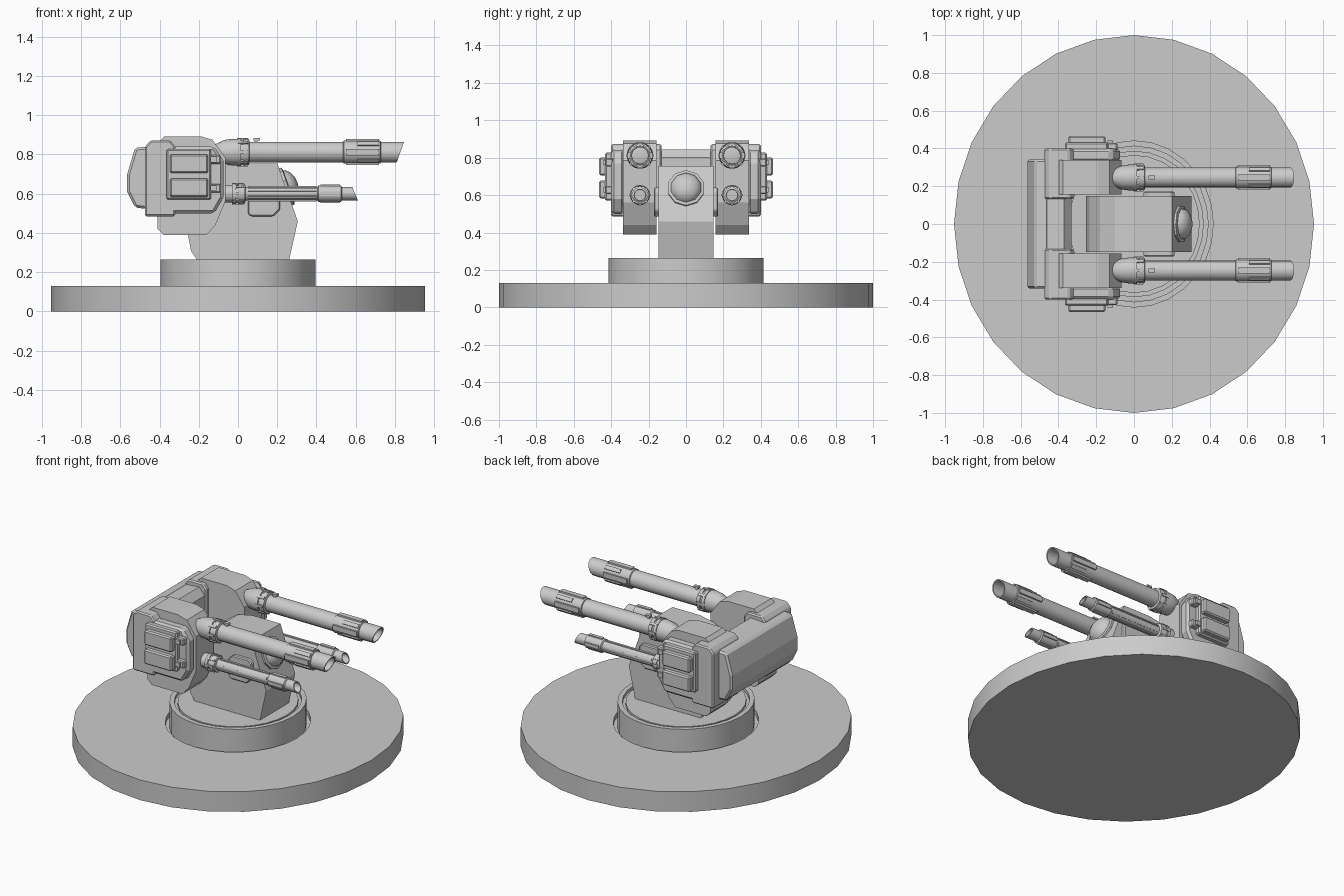
import bpy, bmesh
from math import pi, cos, sin, atan2, radians
from mathutils import Matrix

if "Cube" in bpy.data.objects:
    bpy.data.objects.remove(bpy.data.objects["Cube"])


def finish(bm, name, bevel=0.0):
    bmesh.ops.recalc_face_normals(bm, faces=bm.faces)
    me = bpy.data.meshes.new(name)
    bm.to_mesh(me)
    bm.free()
    ob = bpy.data.objects.new(name, me)
    bpy.context.collection.objects.link(ob)
    if bevel:
        m = ob.modifiers.new("chamfer", 'BEVEL')
        m.width, m.segments, m.limit_method = bevel, 1, 'ANGLE'
        m.angle_limit = radians(40)
    return ob


def plate(name, prof, y0, y1, bevel=0.0):
    """Extrude an (x, z) outline from y0 to y1."""
    bm = bmesh.new()
    a = [bm.verts.new((x, y0, z)) for x, z in prof]
    b = [bm.verts.new((x, y1, z)) for x, z in prof]
    bm.faces.new(a)
    bm.faces.new(b)
    for i in range(len(a)):
        j = (i + 1) % len(a)
        bm.faces.new((a[i], a[j], b[j], b[i]))
    return finish(bm, name, bevel)


def box(name, x0, x1, y0, y1, z0, z1, bevel=0.0):
    return plate(name, [(x0, z0), (x1, z0), (x1, z1), (x0, z1)], y0, y1, bevel)


def lathe(name, prof, n, matrix, slant=0.0, slant_from=9.0):
    """Spin (t, r) about local z; rings beyond slant_from are cut at a slant."""
    bm = bmesh.new()
    rings = []
    for t, r in prof:
        ring = []
        for i in range(n):
            x, y = r * cos(2 * pi * i / n), r * sin(2 * pi * i / n)
            dt = -slant * x if t > slant_from else 0
            ring.append(bm.verts.new(matrix @ Matrix.Translation((x, y, t + dt)).translation))
        rings.append(ring)
    bm.faces.new(rings[0])
    bm.faces.new(rings[-1])
    for p, q in zip(rings, rings[1:]):
        for i in range(n):
            j = (i + 1) % n
            bm.faces.new((p[i], p[j], q[j], q[i]))
    ob = finish(bm, name)
    bpy.ops.object.select_all(action='DESELECT')
    ob.select_set(True)
    bpy.context.view_layer.objects.active = ob
    bpy.ops.object.shade_smooth_by_angle(angle=radians(32))
    return ob


# Round base and turntable ring
oval = Matrix.Diagonal((0.953, 1, 1, 1)) @ Matrix.Rotation(pi / 2, 4, 'Z')
lathe("base_disc", [(0, 1), (.13, 1), (.13, .44), (.1, .44), (.1, .1)], 28, oval)
lathe("turntable_ring", [(.09, .415), (.265, .415), (.265, .385), (.245, .385),
                         (.245, .365), (.26, .365), (.26, .1)], 28, oval)

# Central pedestal with sensor dome and side covers
plate("pedestal", [(-.2, .25), (.258, .25), (.305, .46), (.2, .755), (.0, .755), (-.1, .735),
                   (-.18, .68), (-.235, .58), (-.255, .47), (-.255, .39), (-.24, .31)], -.148, .148)
slope = Matrix.Translation((.243, 0, .635)) @ Matrix.Rotation(atan2(.942, .335), 4, 'Y')
lathe("sensor_rim", [(-.02, .1), (.012, .1), (.016, .088), (.016, .02)], 10, slope)
lathe("sensor_dome", [(0, .088), (.028, .08), (.048, .06), (.06, .032), (.064, .008)], 10, slope)

# Rear armour slab and the beam joining the gun pods
plate("rear_armour", [(-.45, .84), (-.525, .835), (-.565, .7), (-.565, .61),
                      (-.525, .53), (-.45, .52)], -.342, .342, .012)
plate("cross_beam", [(-.5, .835), (-.37, .845), (-.33, .8), (-.33, .57), (-.37, .52), (-.5, .53)],
      -.2, .2)

for s, side in ((1, "left"), (-1, "right")):
    def nm(part):
        return side + "_" + part

    # Pedestal side cover
    plate(nm("side_cover"), [(.05, .5), (.065, .485), (.18, .485), (.215, .52), (.215, .62),
                             (.195, .64), (.08, .64), (.05, .61)], s * .14, s * .172, .006)
    # Gun pod: main housing, outer shoulder, rear bracket
    plate(nm("pod_housing"), [(-.38, .39), (-.16, .39), (-.115, .44), (-.065, .56), (-.065, .785),
                              (-.13, .875), (-.19, .893), (-.375, .893), (-.41, .86), (-.41, .42)],
          s * .157, s * .338)
    plate(nm("pod_shoulder"), [(-.4, .5), (-.12, .5), (-.075, .58), (-.075, .77), (-.12, .84),
                               (-.4, .84)], s * .33, s * .4, .015)
    plate(nm("pod_bracket"), [(-.475, .485), (-.32, .485), (-.32, .84), (-.345, .872),
                              (-.445, .872), (-.475, .84)], s * .132, s * .4, .008)
    # Outer ammunition box with two panels and latches
    box(nm("ammo_box"), -.365, -.137, s * .39, s * .432, .57, .828, .008)
    for z0 in (.582, .705):
        box(nm("ammo_panel"), -.348, -.152, s * .42, s * .465, z0, z0 + .095, .008)
    for z0 in (.605, .752):
        box(nm("latch"), -.14, -.088, s * .39, s * .43, z0, z0 + .045, .006)
        box(nm("latch_tab"), -.14, -.11, s * .42, s * .442, z0 + .008, z0 + .037)

    # Upper barrel: root cone, collar, tube and slant-cut hollow muzzle
    up = Matrix.Translation((0, s * .246, .812)) @ Matrix.Rotation(pi / 2, 4, 'Y')
    lathe(nm("upper_barrel_root"), [(-.14, .015), (-.115, .04), (-.07, .062), (-.03, .068),
                                    (-.005, .068), (-.005, .03)], 16, up)
    lathe(nm("upper_collar"), [(-.02, .058), (-.005, .058), (-.005, .072), (.015, .072), (.015, .064),
                               (.028, .064), (.028, .07), (.055, .066), (.06, .05)], 16, up)
    lathe(nm("upper_barrel"), [(-.02, .053), (.828, .053), (.8281, .045), (.68, .043), (.68, .005)],
          16, up, .36, .8)
    lathe(nm("upper_muzzle_sleeve"), [(.535, .05), (.54, .059), (.725, .059), (.73, .05)], 16, up)
    # Lower barrel with the cut leaning the other way
    low = Matrix.Translation((0, s * .246, .6)) @ Matrix.Rotation(pi / 2, 4, 'Y')
    lathe(nm("lower_collar"), [(-.08, .045), (-.03, .045), (-.03, .054), (-.01, .054), (-.01, .047),
                               (.003, .047), (.003, .053), (.035, .05), (.04, .03)], 16, low)
    lathe(nm("lower_barrel"), [(-.02, .034), (.597, .034), (.5971, .028), (.48, .027), (.48, .004)],
          16, low, -.42, .58)
    lathe(nm("lower_muzzle_sleeve"), [(.405, .034), (.41, .042), (.525, .042), (.53, .034)], 16, low)

    # Raised strips round the sleeves, collar lugs, vent ribs and sight
    def strips(part, axis, r, t0, t1, half, height, count, phase=0.0):
        for k in range(count):
            ob = box(nm(part), r - .01, r + height, -half, half, t0, t1)
            ob.matrix_world = axis @ Matrix.Rotation(2 * pi * k / count + phase, 4, 'Z')

    strips("upper_sleeve_strip", up, .059, .55, .72, .016, .007, 4)
    strips("upper_sleeve_lug", up, .059, .61, .72, .012, .005, 4, pi / 4)
    strips("upper_collar_lug", up, .066, .0, .05, .008, .007, 8)
    strips("lower_sleeve_strip", low, .042, .42, .52, .011, .005, 4)
    strips("lower_collar_lug", low, .05, -.025, .03, .006, .005, 8)
    strips("lower_vent_rib", low, .034, .05, .4, .007, .005, 6)
    box(nm("sight_post"), .085, .1, s * .246 - .008, s * .246 + .008, .855, .875)
    box(nm("sight_head"), .078, .112, s * .246 - .011, s * .246 + .011, .872, .884)
